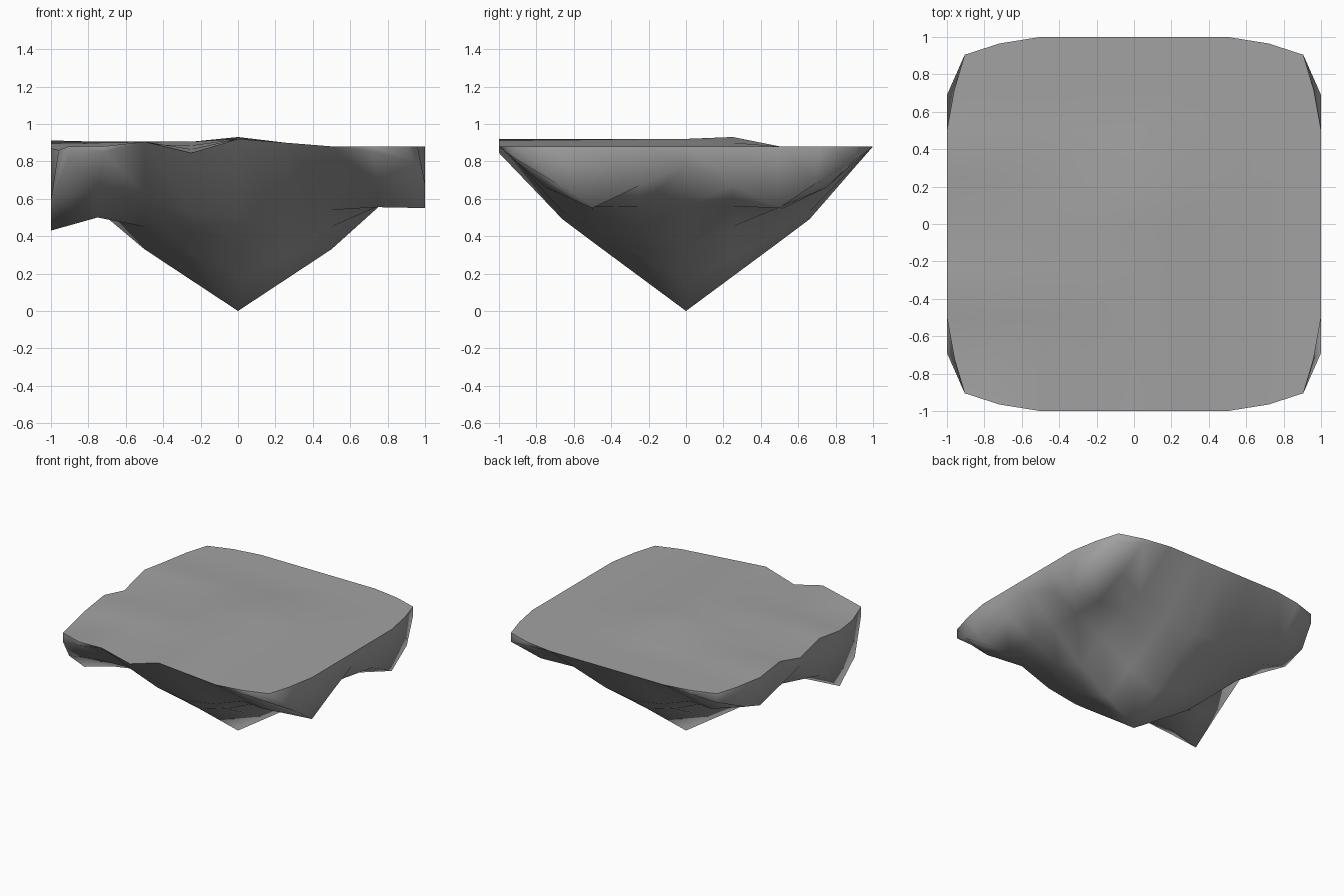
import bpy, bmesh

cube = bpy.data.objects.get("Cube")
if cube:
    bpy.data.objects.remove(cube, do_unlink=True)

N = 4  # grid cells from the centre to each side

# Underside heights for one quadrant: rows run outward in x, columns in y
UNDER = [[0, .185, .37, .49, .88],
         [.165, .30, .43, .53, .88],
         [.33, .45, .54, .62, .88],
         [.555, .56, .555, .66, .85],
         [.78, .67, .55, .68, .81]]
# Uneven hanging lobes along the -x side, keyed by grid cell
UNDER_ODD = {(-4, -2): .43, (-3, -2): .50, (-4, -3): .59, (-4, -1): .61,
             (-3, -1): .54, (-4, 2): .66, (-3, 2): .59, (-4, 3): .72, (-4, 1): .72}
# Notches at the top edge and the shallow furrows running in from them
TOP_ODD = {(-4, 0): .845, (-3, 0): .865, (-2, 0): .875, (-1, 0): .89,
           (-1, -4): .845, (-1, -3): .865, (-1, -2): .885,
           (-4, -2): .87, (-3, -2): .88, (-2, -2): .885,
           (-4, -3): .86, (-3, -3): .875, (-2, -3): .89,
           (-4, -4): .88, (-3, -4): .88, (-4, 1): .912, (0, 1): .93}


def outline(i, j, lower):
    """Grid cell to plan position, with rounded corners."""
    x, y = i / N, j / N
    a, b = abs(i), abs(j)
    sx, sy = (1 if i > 0 else -1), (1 if j > 0 else -1)
    if a == N and b == N:
        return sx * .905, sy * .905
    if a == N and b == N - 1:
        return (sx * 1.0, sy * .69) if lower else (sx * .96, sy * .72)
    if b == N and a == N - 1:
        return sx * .72, sy * .965
    if lower and b == N - 1 and a < N - 1:
        return x, sy * .66  # shoulder of the hanging cone
    return x, y


def top_height(i, j):
    if (i, j) in TOP_ODD:
        return TOP_ODD[i, j]
    if j > 1 or i > 1:
        return .88
    return .92 - .02 * i if i >= 0 else .905


def under_height(i, j):
    if abs(j) == N and abs(i) <= 2:
        return top_height(i, j)  # thin edge, no wall
    return UNDER_ODD.get((i, j), UNDER[abs(i)][abs(j)])


bm = bmesh.new()
cells = range(-N, N + 1)
top, under = {}, {}
for i in cells:
    for j in cells:
        top[i, j] = bm.verts.new((*outline(i, j, False), top_height(i, j)))
        under[i, j] = bm.verts.new((*outline(i, j, True), under_height(i, j)))

# Top and underside sheets
for sheet in (top, under):
    for i in range(-N, N):
        for j in range(-N, N):
            bm.faces.new((sheet[i, j], sheet[i + 1, j], sheet[i + 1, j + 1], sheet[i, j + 1]))

# Side walls joining the two sheets
for k in range(-N, N):
    for s in (-N, N):
        for a, b in (((s, k), (s, k + 1)), ((k, s), (k + 1, s))):
            bm.faces.new((top[a], top[b], under[b], under[a]))

bmesh.ops.remove_doubles(bm, verts=bm.verts, dist=.002)
bmesh.ops.recalc_face_normals(bm, faces=bm.faces)

# Smooth sides with a crisp rim around the top
for f in bm.faces:
    f.smooth = True
for e in bm.edges:
    upward = [f.normal.z > .5 for f in e.link_faces]
    e.smooth = all(upward) or not any(upward)

mesh = bpy.data.meshes.new("floating_rock")
bm.to_mesh(mesh)
bm.free()
rock = bpy.data.objects.new("floating_rock", mesh)
bpy.context.collection.objects.link(rock)

# Stone colour
stone = bpy.data.materials.new("stone_grey")
stone.use_nodes = True
colour = (.36, .36, .36, 1)
stone.diffuse_color = colour
stone.node_tree.nodes["Principled BSDF"].inputs["Base Color"].default_value = colour
mesh.materials.append(stone)
